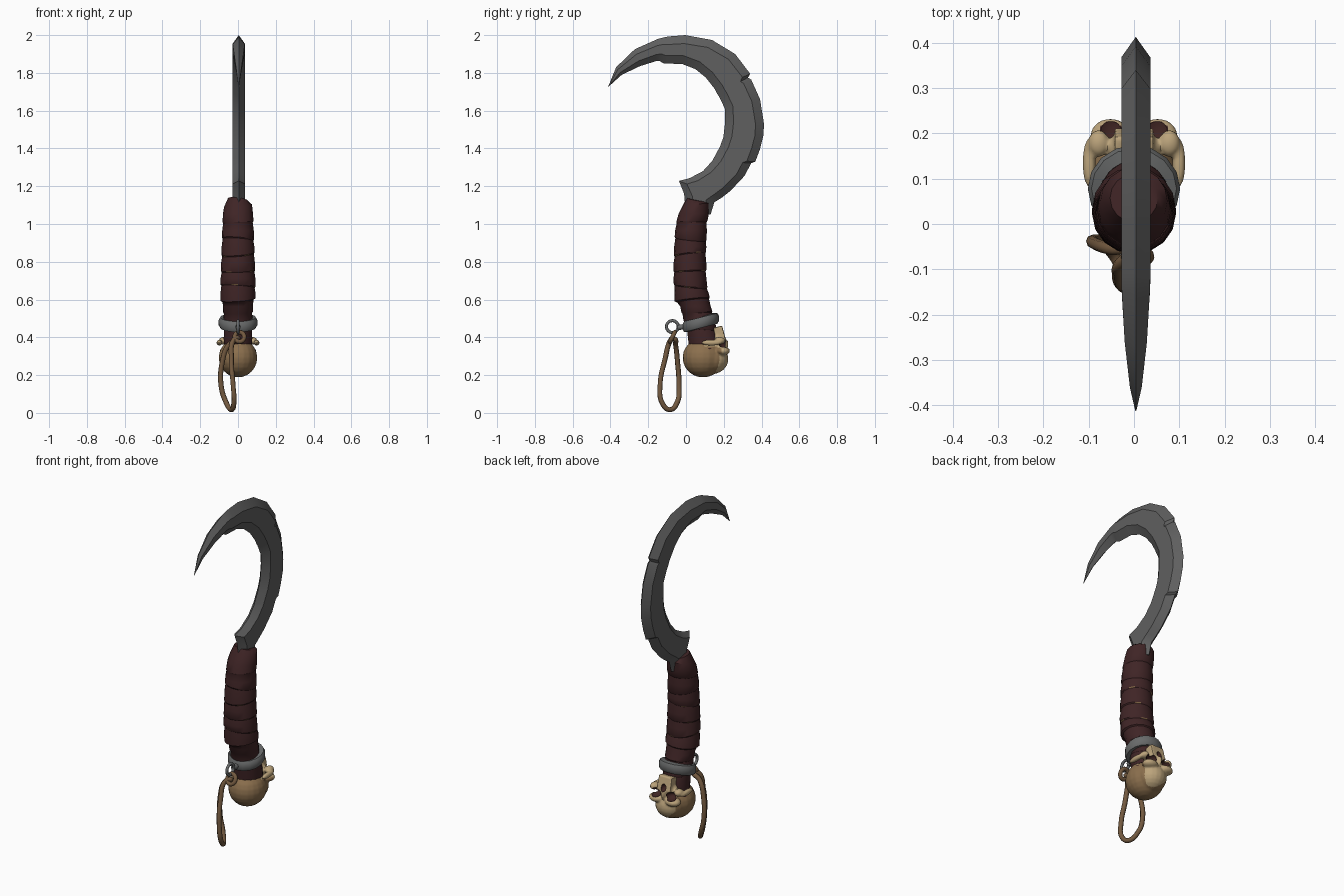
import bpy, bmesh, math
from mathutils import Vector, Matrix

if "Cube" in bpy.data.objects:
    bpy.data.objects.remove(bpy.data.objects["Cube"])


def material(name, r, g, b):
    m = bpy.data.materials.new(name)
    m.diffuse_color = (r, g, b, 1)
    m.use_nodes = True
    m.node_tree.nodes["Principled BSDF"].inputs["Base Color"].default_value = m.diffuse_color
    return m


STEEL = material("dark steel", 0.115, 0.115, 0.115)
IRON = material("collar iron", 0.14, 0.145, 0.145)
WRAP = material("oxblood leather", 0.05, 0.018, 0.019)
SEAM = material("tan seam", 0.22, 0.13, 0.06)
BONE = material("pale bone", 0.50, 0.37, 0.20)
AGED = material("aged bone", 0.26, 0.16, 0.075)
HOLLOW = material("socket brown", 0.05, 0.018, 0.016)
CORD = material("cord brown", 0.17, 0.10, 0.05)


def finish(name, bm, mats, angle=35):
    me = bpy.data.meshes.new(name)
    bmesh.ops.recalc_face_normals(bm, faces=bm.faces)
    bm.to_mesh(me)
    bm.free()
    for m in mats:
        me.materials.append(m)
    me.polygons.foreach_set("use_smooth", [True] * len(me.polygons))
    me.set_sharp_from_angle(angle=math.radians(angle))
    ob = bpy.data.objects.new(name, me)
    bpy.context.collection.objects.link(ob)
    return ob


def loft(bm, rings, closed=False):
    """Bridge equal rings of points; returns the face strips."""
    vs = [[bm.verts.new(p) for p in ring] for ring in rings]
    n = len(vs[0])
    strips = []
    for a, b in zip(vs, vs[1:] + (vs[:1] if closed else [])):
        strips.append([bm.faces.new((a[i], a[(i + 1) % n], b[(i + 1) % n], b[i])) for i in range(n)])
    if not closed:
        bm.faces.new(vs[0])
        bm.faces.new(vs[-1])
    return strips


def ellipsoid(bm, c, r, rot=None):
    mat = Matrix.Translation(c) @ (rot or Matrix()) @ Matrix.Diagonal((*r, 1))
    bmesh.ops.create_uvsphere(bm, u_segments=20, v_segments=12, radius=1, matrix=mat)


def tube(name, pts, r, mat, cyclic=True):
    cu = bpy.data.curves.new(name, 'CURVE')
    cu.dimensions = '3D'
    cu.bevel_depth, cu.bevel_resolution, cu.resolution_u = r, 2, 6
    sp = cu.splines.new('BEZIER')
    sp.bezier_points.add(len(pts) - 1)
    for bp, p in zip(sp.bezier_points, pts):
        bp.co = p
        bp.handle_left_type = bp.handle_right_type = 'AUTO'
    sp.use_cyclic_u = cyclic
    cu.use_fill_caps = True
    cu.materials.append(mat)
    ob = bpy.data.objects.new(name, cu)
    bpy.context.collection.objects.link(ob)


# Blade: stations of outer (y, z) and inner (y, z), base to tip, with nicks
stations = [
    (.13, 1.05, .0, 1.05), (.15, 1.115, -.01, 1.16), (.19, 1.14, -.037, 1.228),
    (.235, 1.175, .02, 1.243), (.31, 1.255, .09, 1.28), (.345, 1.322, .14, 1.335),
    (.367, 1.33, .145, 1.345), (.392, 1.397, .18, 1.41), (.41, 1.47, .198, 1.46),
    (.413, 1.53, .206, 1.53), (.392, 1.66, .206, 1.61), (.345, 1.765, .175, 1.675),
    (.328, 1.775, .165, 1.69), (.34, 1.795, .153, 1.714), (.26, 1.90, .105, 1.775),
    (.138, 1.974, .05, 1.82), (-.005, 2.0, -.02, 1.847), (-.09, 1.993, -.118, 1.85),
    (-.11, 1.99, -.138, 1.862), (-.148, 1.98, -.16, 1.862), (-.27, 1.926, -.243, 1.836),
    (-.37, 1.83, -.34, 1.79), (-.413, 1.725, -.409, 1.728)]
rings = []
for oy, oz, iy, iz in stations:
    o, i = Vector((.004, oy, oz)), Vector((.004, iy, iz))
    w = (o - i).length
    t, k = Vector((min(.032, .26 * w), 0, 0)), min(.3, .045 / w)
    a, b = o.lerp(i, k), i.lerp(o, k)
    rings.append([o, a + t, b + t, i, b - t, a - t])
bm = bmesh.new()
loft(bm, rings)
finish("sickle_blade", bm, [STEEL], 30)

# Grip: overlapping leather bands along a curved centre line (z, y, rx, ry)
keys = [(.34, .10, .072, .08), (.42, .09, .074, .08), (.50, .066, .076, .08), (.585, .045, .076, .078),
        (.60, .033, .09, .09), (.70, .021, .09, .085), (.85, .021, .085, .083),
        (1.0, .028, .08, .081), (1.1, .052, .075, .075), (1.2, .07, .07, .07)]


def grip_ring(z, scale, tilt, n=16):
    for k0, k1 in zip(keys, keys[1:]):
        if z <= k1[0]:
            break
    f = (z - k0[0]) / (k1[0] - k0[0])
    y, rx, ry = (k0[j] + f * (k1[j] - k0[j]) for j in (1, 2, 3))
    out = []
    for s in range(n):
        a = math.tau * s / n
        out.append((rx * scale * math.cos(a), y + ry * scale * math.sin(a),
                    z + tilt * math.sin(a + .6)))
    return out


edges = [.345, .45, .53, .597, .67, .75, .84, .92, 1.01, 1.10]
rings = []
for j, (z0, z1) in enumerate(zip(edges, edges[1:])):
    tilt = (.012, -.01, .004)[j % 3]
    rings += [grip_ring(z0 + .003, 1.03, tilt), grip_ring((z0 + z1) / 2, 1.03, 0),
              grip_ring(z1 - .003, .98, (.012, -.01, .004)[(j + 1) % 3])]
rings.append(grip_ring(1.13, .72, -.012))
bm = bmesh.new()
strips = loft(bm, rings)
for j in (11, 14, 17):               # exposed seams between bands
    for f in strips[j][j % 4::4]:
        f.material_index = 1
finish("leather_grip", bm, [WRAP, SEAM])

# Iron collar: tilted band with bevelled section
rings = []
for s in range(16):
    a = math.tau * s / 16
    c, sn = math.cos(a), math.sin(a)
    rings.append([((.088 + d) * c, .078 + (.082 + d) * sn, .478 + .022 * sn + h)
                  for d, h in ((-.02, -.028), (.006, -.028), (.014, -.014), (.014, .014), (.006, .028), (-.02, .028))])
bm = bmesh.new()
loft(bm, rings, closed=True)
finish("iron_collar", bm, [IRON])

# Lug, ring and wrist cord
tube("collar_lug", [(0, -.045, .452), (0, -.01, .456), (0, .03, .46)], .014, IRON, False)


def circle(c, r, axis_x):
    pts = []
    for s in range(8):
        u, v = r * math.cos(s * math.tau / 8), r * math.sin(s * math.tau / 8)
        pts.append((c[0], c[1] + u, c[2] + v) if axis_x else (c[0] + u, c[1] + .5 * v, c[2] + v))
    return pts


tube("hanging_ring", circle((0, -.072, .457), .031, True), .008, IRON)
tube("cord_knot", circle((.008, -.072, .402), .025, False), .012, CORD)
tube("wrist_cord", [(0, -.065, .395), (-.05, -.055, .36), (-.083, -.045, .27), (-.09, -.037, .15),
                    (-.065, -.045, .06), (-.035, -.085, .017), (-.022, -.125, .05),
                    (-.026, -.137, .15), (-.035, -.112, .28), (-.02, -.078, .39)], .0135, CORD)

# Skull pommel, upside down and facing +y: merged masses, then carved hollows
bm = bmesh.new()
ellipsoid(bm, (0, .09, .292), (.102, .108, .104))           # cranium
ellipsoid(bm, (0, .135, .285), (.085, .09, .08))            # forehead
ellipsoid(bm, (0, .165, .37), (.062, .045, .06))            # mid face
lean = Matrix.Rotation(math.radians(15), 4, 'X')
bmesh.ops.create_cube(bm, size=1, matrix=Matrix.Translation((0, .178, .415)) @ lean
                      @ Matrix.Diagonal((.085, .05, .085, 1)))  # upper jaw
for s in (-1, 1):
    ellipsoid(bm, (s * .052, .195, .328), (.045, .038, .024))    # brow
    ellipsoid(bm, (s * .078, .178, .382), (.024, .03, .02))      # cheek
    ellipsoid(bm, (s * .099, .135, .372), (.015, .055, .016))    # cheek arch
ellipsoid(bm, (0, .205, .365), (.013, .02, .035))               # nose bridge
skull = finish("skull_pommel", bm, [BONE, AGED, HOLLOW])

hollows = [((0, .215, .402), (.016, .025, .022))]
for s in (-1, 1):
    hollows += [((s * .05, .215, .362), (.032, .04, .023)), ((s * .1, .145, .343), (.022, .035, .014))]
bm = bmesh.new()
for c, r in hollows:
    ellipsoid(bm, c, r)
cutter = finish("skull_hollow_cutter", bm, [HOLLOW])
cutter.hide_render = True
rm = skull.modifiers.new("merge", 'REMESH')
rm.mode, rm.voxel_size = 'VOXEL', .006
sm = skull.modifiers.new("soften", 'SMOOTH')
sm.iterations = 3
cut = skull.modifiers.new("carve", 'BOOLEAN')
cut.operation, cut.object = 'DIFFERENCE', cutter
carved = bpy.data.meshes.new_from_object(skull.evaluated_get(bpy.context.evaluated_depsgraph_get()))
skull.modifiers.clear()
skull.data = carved
bpy.data.objects.remove(cutter)
carved.materials.clear()
for m in (BONE, AGED, HOLLOW):
    carved.materials.append(m)
for p in carved.polygons:
    x, y, z = p.center
    inside = any(sum(((q - c) / r) ** 2 for q, c, r in zip(p.center, C, R)) < 1.06 for C, R in hollows)
    pale = y + .02 * math.sin(40 * x) > .18 or (z > .352 and (y > .1 or abs(x) > .088))
    p.material_index = 2 if inside else 0 if pale else 1
    p.use_smooth = True
carved.set_sharp_from_angle(angle=math.radians(40))
